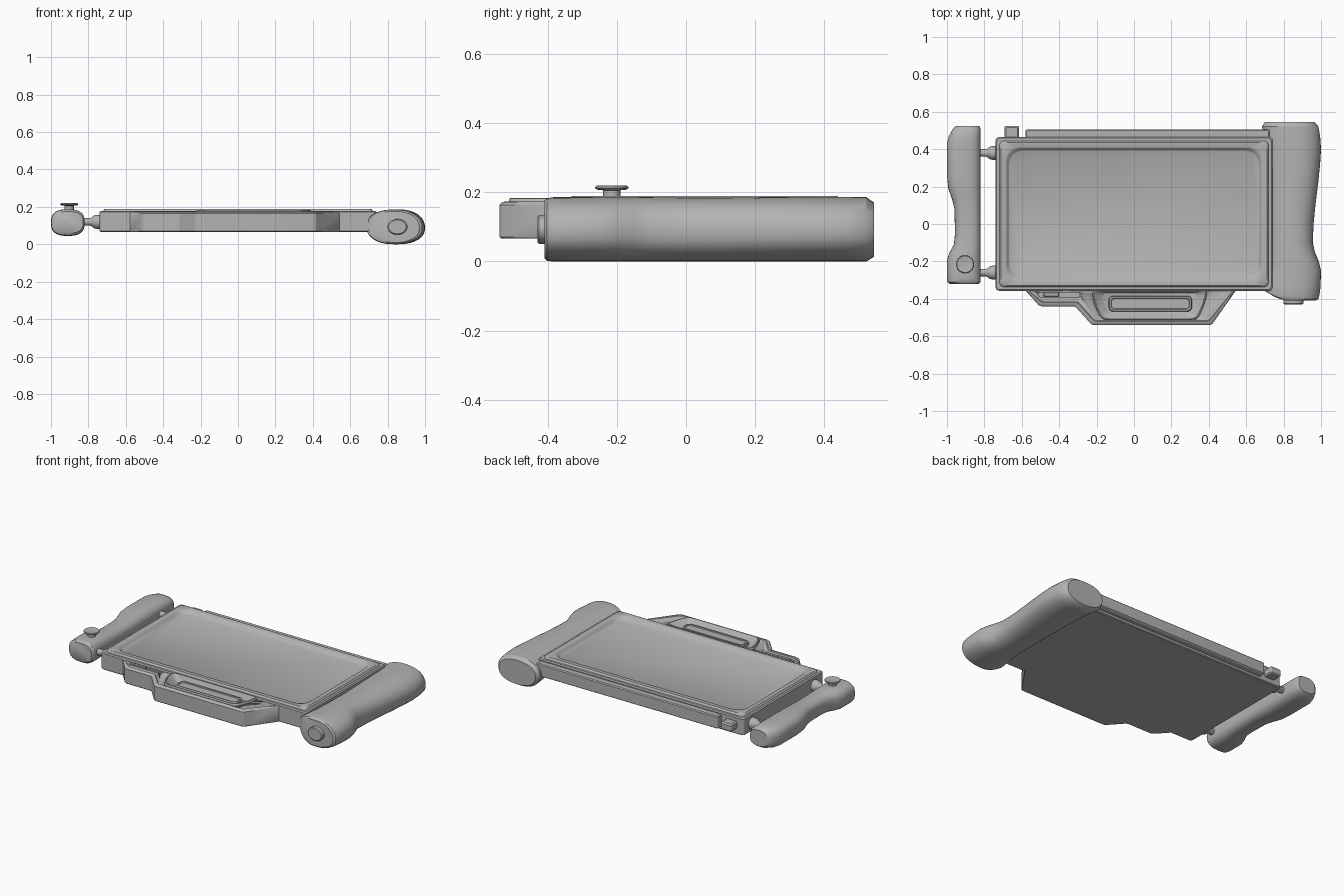
import bpy, bmesh, math
from mathutils import Vector

grey = bpy.data.materials.new('dark_grey')
grey.diffuse_color = (0.45, 0.45, 0.45, 1)


def loft(name, loops, angle=35):
    """Skin a stack of closed loops and cap both ends."""
    bm = bmesh.new()
    rows = [[bm.verts.new(p) for p in loop] for loop in loops]
    n = len(rows[0])
    for a, b in zip(rows, rows[1:]):
        for i in range(n):
            j = (i + 1) % n
            bm.faces.new((a[i], a[j], b[j], b[i]))
    bm.faces.new(rows[0][::-1])
    bm.faces.new(rows[-1])
    bmesh.ops.recalc_face_normals(bm, faces=bm.faces)
    me = bpy.data.meshes.new(name)
    bm.to_mesh(me)
    bm.free()
    me.materials.append(grey)
    ob = bpy.data.objects.new(name, me)
    bpy.context.collection.objects.link(ob)
    bpy.ops.object.select_all(action='DESELECT')
    ob.select_set(True)
    bpy.context.view_layer.objects.active = ob
    bpy.ops.object.shade_smooth_by_angle(angle=math.radians(angle))
    return ob


def rounded(pts, r, z, n=8):
    """Polygon at height z with its corners rounded."""
    out = []
    for i, p in enumerate(pts):
        p = Vector(p)
        a = (Vector(pts[i - 1]) - p).normalized() * r
        b = (Vector(pts[(i + 1) % len(pts)]) - p).normalized() * r
        for k in range(n + 1):
            t = k / n
            # blend of a quadratic curve, pulled slightly towards an arc
            w = 0.83 * 2 * t * (1 - t)
            s = (1 - t) ** 2 + t ** 2 + w
            q = p + (a * (1 - t) ** 2 + b * t ** 2) / s
            out.append((q.x, q.y, z))
    return out


def rect(x0, x1, y0, y1, r, z):
    return rounded([(x0, y0), (x1, y0), (x1, y1), (x0, y1)], r, z)


def box_steps(name, x0, x1, y0, y1, steps):
    """Rectangle lofted through (inset, radius, z) steps."""
    return loft(name, [rect(x0 + d, x1 - d, y0 + d, y1 - d, r, z) for d, r, z in steps])


def section(y, x0, x1, z0, z1, power=2.5, tilt=0, bow=0, n=40):
    """Superellipse slice of a grip; bow curves the inner side back."""
    out = []
    for k in range(n):
        t = 2 * math.pi * k / n
        c, s = math.cos(t), math.sin(t)
        u = math.copysign(abs(c) ** (2 / power), c)
        v = math.copysign(abs(s) ** (2 / power), s)
        z = (z0 + z1) / 2 + v * (z1 - z0) / 2 + tilt * u * (1 - v * v)
        out.append(((x0 + x1) / 2 + u * (x1 - x0) / 2, y + bow * max(0, -u) ** 2, z))
    return out


def turned(name, centre, axis, profile, sx=1, n=32):
    """Round part from (offset, radius) steps along axis 0, 1 or 2."""
    loops = []
    for d, r in profile:
        loop = []
        for k in range(n):
            t = 2 * math.pi * k / n
            p = [r * sx * math.cos(t), r * math.sin(t)]
            p.insert(axis, d)
            loop.append(Vector(centre) + Vector(p))
        loops.append(loop)
    return loft(name, loops)


# main body with raised rim and recessed screen
box_steps('tablet_body', -0.74, 0.74, -0.357, 0.465, [
    (0.005, 0.02, 0.067), (0, 0.02, 0.072), (0, 0.02, 0.172), (0.006, 0.02, 0.178), (0.02, 0.03, 0.178),
    (0.023, 0.03, 0.186), (0.028, 0.03, 0.19), (0.055, 0.07, 0.19), (0.06, 0.08, 0.187),
    (0.07, 0.08, 0.17), (0.073, 0.08, 0.168)])

# front console
console = loft('front_console', [rounded(
    [(-0.61, -0.30), (-0.58 + d * .6, -0.355), (-0.505 + d * .6, -0.44 + d), (-0.315 + d * .6, -0.44 + d),
     (-0.225 + d * .6, -0.54 + d), (0.415 - d * .6, -0.54 + d), (0.545 - d * .6, -0.355), (0.57, -0.30)],
    0.012, z, 3) for d, z in [(0.004, 0.067), (0, 0.071), (0, 0.164), (0.008, 0.172),
                              (0.02, 0.174), (0.024, 0.17)]])


def carve(target, cutter):
    cutter.hide_render = True
    m = target.modifiers.new('carve', 'BOOLEAN')
    m.operation, m.solver, m.object = 'DIFFERENCE', 'EXACT', cutter
    bpy.context.view_layer.objects.active = target
    bpy.ops.object.modifier_apply(modifier=m.name)
    bpy.data.objects.remove(cutter)


def pan(d, z):
    return rounded([(-0.225 + d, -0.352 - d * .3), (-0.215 + d, -0.425), (-0.175 + d, -0.512 + d * .6),
                    (0.34 - d, -0.512 + d * .6), (0.378 - d, -0.425), (0.395 - d, -0.352 - d * .3)], 0.03, z)


# dished button well with rim, and the small slot beside it
carve(console, loft('well_cutter', [pan(0.004, 0.2), pan(0.004, 0.12)]))
carve(console, loft('slot_cutter', [rect(-0.51, -0.29, -0.39, -0.365, 0.01, z) for z in (0.2, 0.16)]))
loft('well_rim', [pan(0, 0.115), pan(0, 0.178), pan(0.003, 0.183), pan(0.009, 0.184),
                  pan(0.015, 0.18), pan(0.05, 0.148), pan(0.056, 0.145)])
box_steps('slot_slider', -0.485, -0.40, -0.388, -0.367, [(0, .006, .155), (0, .006, .174), (.003, .006, .178)])
box_steps('console_button', -0.135, 0.31, -0.468, -0.384, [
    (0, 0.025, 0.14), (0, 0.025, 0.162), (0.004, 0.025, 0.167), (0.012, 0.02, 0.167), (0.015, 0.02, 0.162)])

# rear rail and rear knob
box_steps('rear_rail', -0.58, 0.725, 0.44, 0.505, [
    (0.006, 0.006, 0.085), (0, 0.006, 0.09), (0, 0.006, 0.16), (0.006, 0.006, 0.166)])
box_steps('rear_knob', -0.692, -0.615, 0.44, 0.525, [
    (0.008, 0.008, 0.10), (0, 0.008, 0.108), (0, 0.008, 0.142), (0.008, 0.008, 0.15)])

# right grip: y, inner x, outer x, bottom z, top z, bow of the front end
right = [(-0.41, 0.705, 0.97, 0.01, 0.176, .05), (-0.402, 0.69, 0.985, 0.002, 0.183, .05),
         (-0.385, 0.685, 0.99, 0, 0.186, .04), (-0.34, 0.69, 0.997, 0, 0.186, .01),
         (-0.25, 0.705, 1, 0, 0.187, 0), (-0.20, 0.71, 0.988, 0, 0.187, 0),
         (-0.15, 0.715, 0.967, 0, 0.187, 0), (-0.10, 0.717, 0.956, 0, 0.186, 0),
         (0, 0.717, 0.96, 0, 0.185, 0), (0.1, 0.715, 0.97, 0, 0.185, 0),
         (0.22, 0.71, 0.985, 0, 0.186, 0), (0.32, 0.705, 0.995, 0, 0.187, 0),
         (0.40, 0.70, 1, 0, 0.187, 0), (0.47, 0.69, 0.995, 0, 0.187, 0),
         (0.522, 0.685, 0.985, 0, 0.186, 0), (0.545, 0.7, 0.965, 0.014, 0.17, 0)]
loft('right_grip', [section(y, a, b, c, d, 2.25, -0.005, w) for y, a, b, c, d, w in right], 32)
turned('right_grip_button', (0.852, -0.43, 0.093), 1, [(0, 0.037), (0.005, 0.042), (0.06, 0.042)], 1.27)

# left grip: y, outer x, bottom z, top z
left = [(-0.32, -0.985, 0.06, 0.175), (-0.31, -0.998, 0.048, 0.185), (-0.29, -1, 0.045, 0.187),
        (-0.19, -1, 0.045, 0.187), (-0.15, -0.985, 0.047, 0.185), (-0.11, -0.963, 0.05, 0.18),
        (-0.05, -0.957, 0.052, 0.177), (0.08, -0.96, 0.052, 0.177), (0.13, -0.972, 0.05, 0.18),
        (0.19, -0.993, 0.047, 0.185), (0.26, -1, 0.045, 0.187), (0.43, -1, 0.045, 0.187),
        (0.47, -0.99, 0.047, 0.185), (0.51, -0.968, 0.055, 0.178), (0.525, -0.95, 0.066, 0.168)]
loft('left_grip', [section(y, a, -0.82 - 0.008 * (abs(y - 0.1) > 0.42), c, d, 2.7)
                   for y, a, c, d in left], 40)

# hinge pegs between left grip and body
for i, y in enumerate((-0.26, 0.38)):
    turned(f'hinge_peg_{i + 1}', (-0.85, y, 0.12), 0,
           [(0, 0.02), (0.06, 0.02), (0.07, 0.026), (0.08, 0.034), (0.095, 0.037), (0.12, 0.037)])

# thumbstick on left grip
turned('thumbstick', (-0.903, -0.215, 0.17), 2, [
    (0, 0.025), (0.036, 0.025), (0.038, 0.043), (0.042, 0.048), (0.046, 0.048), (0.05, 0.044), (0.048, 0.036)])
